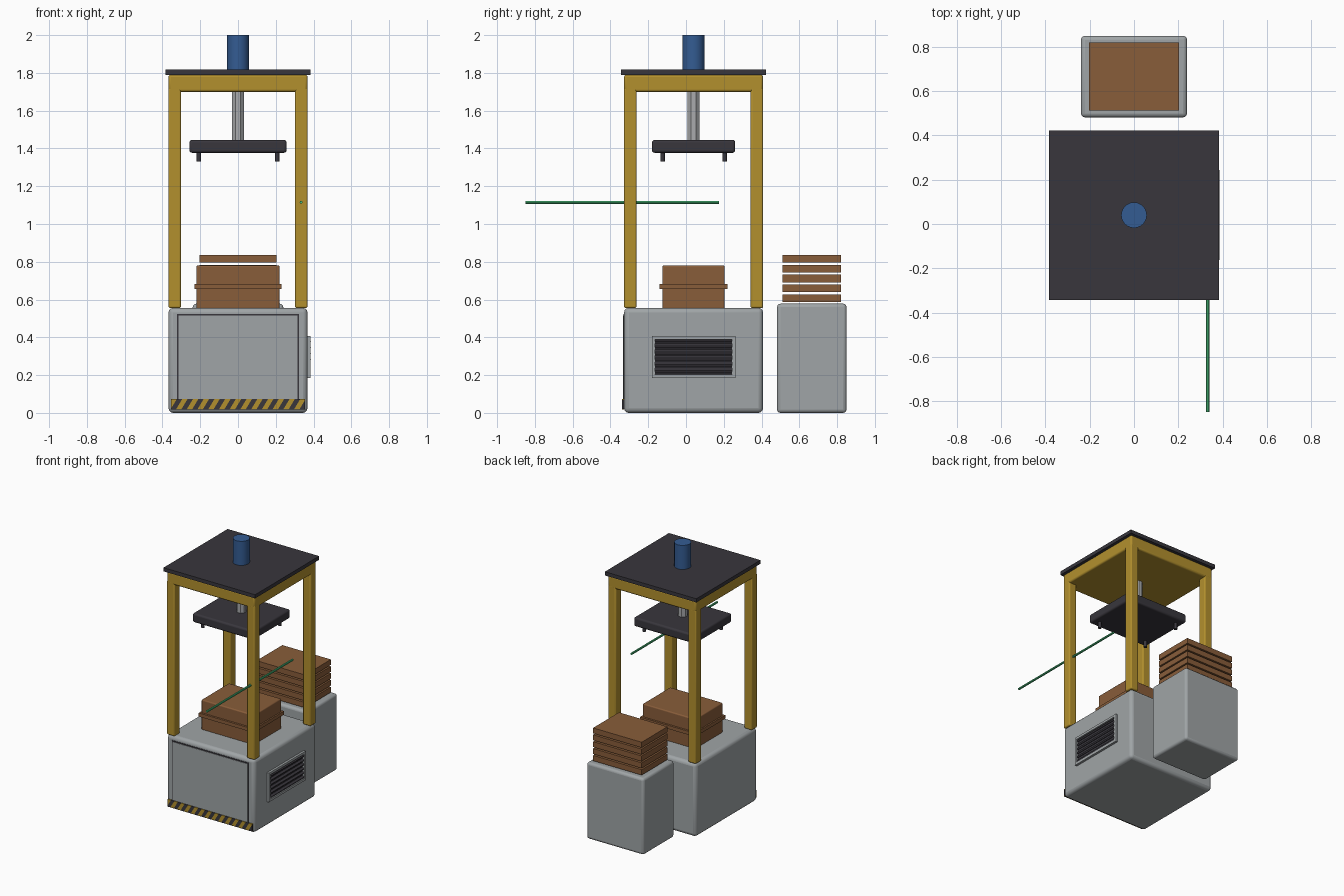
import bpy, bmesh, math
from mathutils import Matrix, Vector

cube = bpy.data.objects.get("Cube")
if cube:
    bpy.data.objects.remove(cube, do_unlink=True)


def material(name, r, g, b):
    m = bpy.data.materials.new(name)
    m.use_nodes = True
    m.diffuse_color = (r, g, b, 1)
    m.node_tree.nodes["Principled BSDF"].inputs["Base Color"].default_value = (r, g, b, 1)
    return m


GREY = material("grey_paint", 0.35, 0.375, 0.385)
STEEL = material("steel", 0.40, 0.41, 0.42)
YELLOW = material("yellow_paint", 0.45, 0.28, 0.027)
DARK = material("dark_metal", 0.040, 0.037, 0.046)
BROWN = material("brown_board", 0.25, 0.11, 0.042)
BLUE = material("blue_paint", 0.034, 0.107, 0.29)
GREEN = material("green_bar", 0.07, 0.54, 0.205)

CY = 0.04           # the press is centred here in y
HALF = 0.368        # half width of the cabinet and frame
FRONT = CY - HALF   # front face of the cabinet


def finish(name, bm, *mats):
    mesh = bpy.data.meshes.new(name)
    bm.to_mesh(mesh)
    bm.free()
    ob = bpy.data.objects.new(name, mesh)
    bpy.context.collection.objects.link(ob)
    for m in mats:
        mesh.materials.append(m)
    return ob


def smooth(ob):
    bpy.ops.object.select_all(action='DESELECT')
    ob.select_set(True)
    bpy.context.view_layer.objects.active = ob
    bpy.ops.object.shade_smooth_by_angle(angle=math.radians(35))


def box(name, x, y, z, mat, bevel=0.0, tilt=0.0):
    """Box from (low, high) ranges on each axis, tilted about y."""
    size = Vector([r[1] - r[0] for r in (x, y, z)])
    mid = Vector([(r[1] + r[0]) / 2 for r in (x, y, z)])
    bm = bmesh.new()
    bmesh.ops.create_cube(bm, size=1, matrix=Matrix.Diagonal(size).to_4x4())
    ob = finish(name, bm, mat)
    ob.location = mid
    ob.rotation_euler.y = tilt
    if bevel:
        mod = ob.modifiers.new("soft_edges", 'BEVEL')
        mod.width = bevel
        mod.segments = 3
        smooth(ob)
    return ob


def around(c, h):
    return (c - h, c + h)


def cylinder(name, loc, radius, length, mat, sides=24, rotation=(0, 0, 0)):
    bm = bmesh.new()
    bmesh.ops.create_cone(bm, cap_ends=True, segments=sides, radius1=radius,
                          radius2=radius, depth=length)
    ob = finish(name, bm, mat)
    ob.location = loc
    ob.rotation_euler = rotation
    smooth(ob)
    return ob


# Cabinet with outlined front door
box("cabinet", around(0, HALF), around(CY, HALF), (0, 0.556), GREY, 0.025)
box("door_seam", around(0, 0.323), (FRONT - 0.002, FRONT + 0.004), (0.06, 0.524), DARK)
box("door_panel", around(0, 0.314), (FRONT - 0.005, FRONT + 0.003), (0.05, 0.515), GREY)

# Hazard strip: a thin plate sliced at a slant, coloured alternately
W, H, SLANT, STEP = 0.355, 0.056, 0.6, 0.71 / 25
bm = bmesh.new()
bmesh.ops.create_cube(bm, size=1, matrix=Matrix.Diagonal((2 * W, 0.009, H, 1)))
for i in range(-14, 15):
    bmesh.ops.bisect_plane(bm, geom=bm.verts[:] + bm.edges[:] + bm.faces[:],
                           plane_co=(i * STEP, 0, 0), plane_no=(1, 0, -SLANT))
for f in bm.faces:
    c = f.calc_center_median()
    f.material_index = math.floor((c.x - SLANT * c.z) / STEP) % 2
strip = finish("hazard_strip", bm, DARK, YELLOW)
strip.location = (0, FRONT - 0.006, 0.045)

# Side vent: frame bars, dark back and tilted slats
X1 = 0.385
VENT_Z = 0.296
box("vent_back", (0.36, 0.371), around(CY, 0.21), around(VENT_Z, 0.10), DARK)
for s, side in ((-1, "front"), (1, "rear")):
    box(f"vent_{side}_bar", (0.36, X1), around(CY + s * 0.212, 0.009),
        around(VENT_Z, 0.11), GREY)
for s, side in ((-1, "lower"), (1, "upper")):
    box(f"vent_{side}_bar", (0.36, X1), around(CY, 0.21),
        around(VENT_Z + s * 0.101, 0.009), GREY)
for i in range(6):
    box(f"vent_slat_{i + 1}", (0.367, 0.384), around(CY, 0.203),
        around(VENT_Z + (i - 2.5) * 0.032, 0.006), DARK, tilt=math.radians(30))

# Frame: four posts, beam slab and top plate
for sx, side in ((-1, "right"), (1, "left")):
    for sy, end in ((-1, "front"), (1, "rear")):
        box(f"{end}_{side}_post", around(sx * 0.335, 0.033),
            around(CY + sy * 0.335, 0.033), (0.555, 1.72), YELLOW, 0.009)
box("frame_beam", around(0, HALF), around(CY, HALF), (1.70, 1.79), YELLOW, 0.012)
box("top_plate", around(0, 0.383), around(CY, 0.383), (1.79, 1.818), DARK)

# Press: motor, ram, head and guide pins
cylinder("ram_motor", (0, CY, 1.905), 0.058, 0.19, BLUE)
cylinder("ram_shaft", (0, CY, 1.57), 0.034, 0.28, STEEL, 8, (0, 0, math.pi / 8))
box("press_head", around(0, 0.257), around(CY, 0.22), (1.377, 1.445), DARK, 0.013)
for sx, side in ((-1, "right"), (1, "left")):
    for sy, end in ((-1, "front"), (1, "rear")):
        cylinder(f"{end}_{side}_pin", (sx * 0.207, CY + sy * 0.164, 1.36),
                 0.012, 0.06, DARK, 12)

# Mould block with flange on the cabinet
box("mould_block", around(0, 0.22), around(CY, 0.165), (0.55, 0.78), BROWN, 0.008)
box("mould_flange", around(0, 0.231), around(CY, 0.18), (0.655, 0.682), BROWN)

# Rear bin with a stack of boards
box("rear_bin", around(0, 0.24), (0.482, 0.85), (0, 0.578), GREY, 0.018)
for i in range(5):
    z = 0.587 + i * 0.052
    box(f"board_{i + 1}", around(0, 0.203), (0.512, 0.82), (z, z + 0.041), BROWN)

# Green sensing bar beside the left post
cylinder("sensing_bar", (0.334, -0.337, 1.115), 0.008, 1.026, GREEN, 8,
         (math.pi / 2, 0, 0))
